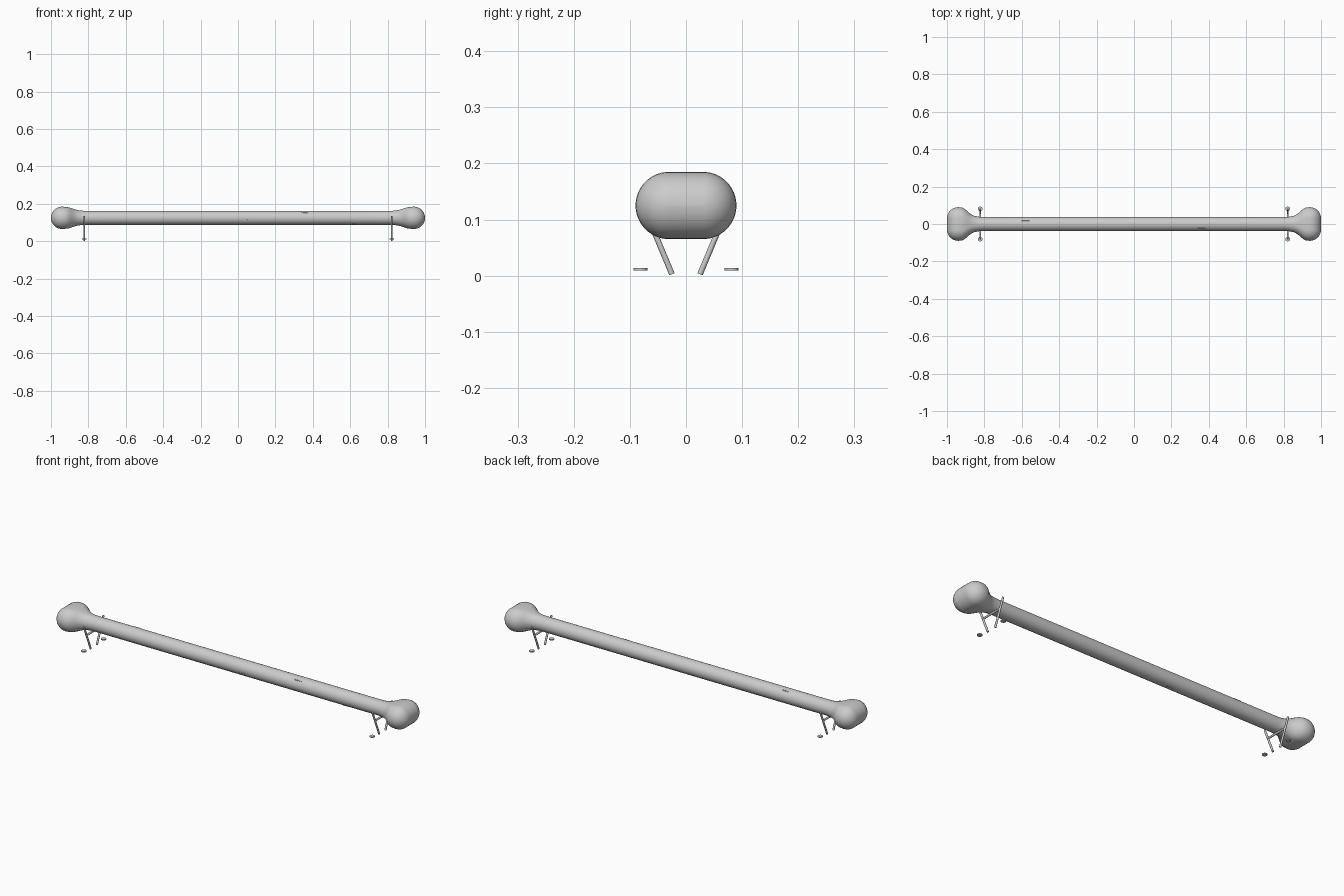
import bpy, bmesh, math
from mathutils import Vector

if "Cube" in bpy.data.objects:
    bpy.data.objects.remove(bpy.data.objects["Cube"])

ZC = 0.125  # height of the bone axis


def smooth(obj, angle=40):
    bpy.ops.object.select_all(action='DESELECT')
    obj.select_set(True)
    bpy.context.view_layer.objects.active = obj
    bpy.ops.object.shade_smooth_by_angle(angle=math.radians(angle))


def rod(name, a, b, r, sides=12):
    a, b = Vector(a), Vector(b)
    d = b - a
    bpy.ops.mesh.primitive_cylinder_add(vertices=sides, radius=r, depth=d.length,
                                        location=(a + b) / 2)
    o = bpy.context.object
    o.name = name
    o.rotation_euler = d.to_track_quat('Z', 'Y').to_euler()
    smooth(o)
    return o


# Bone: stadium-shaped sections (x, lobe offset in y, radius), mirrored along x
half = [(0.3, 0, 0.0375), (0.6, 0, 0.0375), (0.80, 0, 0.0375), (0.83, 0.001, 0.038),
        (0.855, 0.003, 0.041), (0.875, 0.009, 0.046), (0.89, 0.017, 0.051),
        (0.905, 0.025, 0.056), (0.92, 0.030, 0.0585)]
for i in range(9):
    t = math.radians(i * 89 / 8)
    half.append((0.94 + 0.06 * math.sin(t), 0.030, 0.06 * math.cos(t)))
sections = [(-x, o, r) for x, o, r in reversed(half)] + [(0, 0, 0.0375)] + half

N = 40
bm = bmesh.new()
rings = []
for x, off, r in sections:
    ring = []
    for k in range(N):
        a = 2 * math.pi * (k + 0.5) / N
        side = math.copysign(off, math.cos(a))
        ring.append(bm.verts.new((x, side + r * math.cos(a), ZC + r * math.sin(a))))
    rings.append(ring)
for p, q in zip(rings, rings[1:]):
    for k in range(N):
        bm.faces.new((p[k], p[(k + 1) % N], q[(k + 1) % N], q[k]))
bm.faces.new(rings[0])
bm.faces.new(rings[-1])
bmesh.ops.recalc_face_normals(bm, faces=bm.faces)
mesh = bpy.data.meshes.new("bone")
bm.to_mesh(mesh)
bm.free()
bone = bpy.data.objects.new("bone", mesh)
bpy.context.collection.objects.link(bone)
smooth(bone, 60)

# Display stands: splayed legs, foot pads and a cross bar under the shaft
for sx, end in ((-1, "left"), (1, "right")):
    x = sx * 0.822
    for sy, face in ((-1, "front"), (1, "back")):
        rod(f"{end}_{face}_leg", (x, sy * 0.025, 0.0025), (x, sy * 0.080, 0.134), 0.005)
        rod(f"{end}_{face}_foot", (x, sy * 0.081, 0.009), (x, sy * 0.081, 0.014), 0.0125)
    rod(f"{end}_cross_bar", (x, -0.056, 0.084), (x, 0.056, 0.084), 0.005)

# Small surface chips, slightly proud slivers along the shaft
for i, (x, deg) in enumerate([(0.36, 130), (0.62, 250), (-0.58, 60), (-0.2, 275), (0.05, 200)]):
    a = math.radians(deg)
    bpy.ops.mesh.primitive_uv_sphere_add(segments=12, ring_count=8, radius=1, location=(
        x, 0.036 * math.cos(a), ZC + 0.036 * math.sin(a)))
    chip = bpy.context.object
    chip.name = f"surface_chip_{i + 1}"
    chip.scale = (0.03, 0.003, 0.003)
    smooth(chip, 60)
